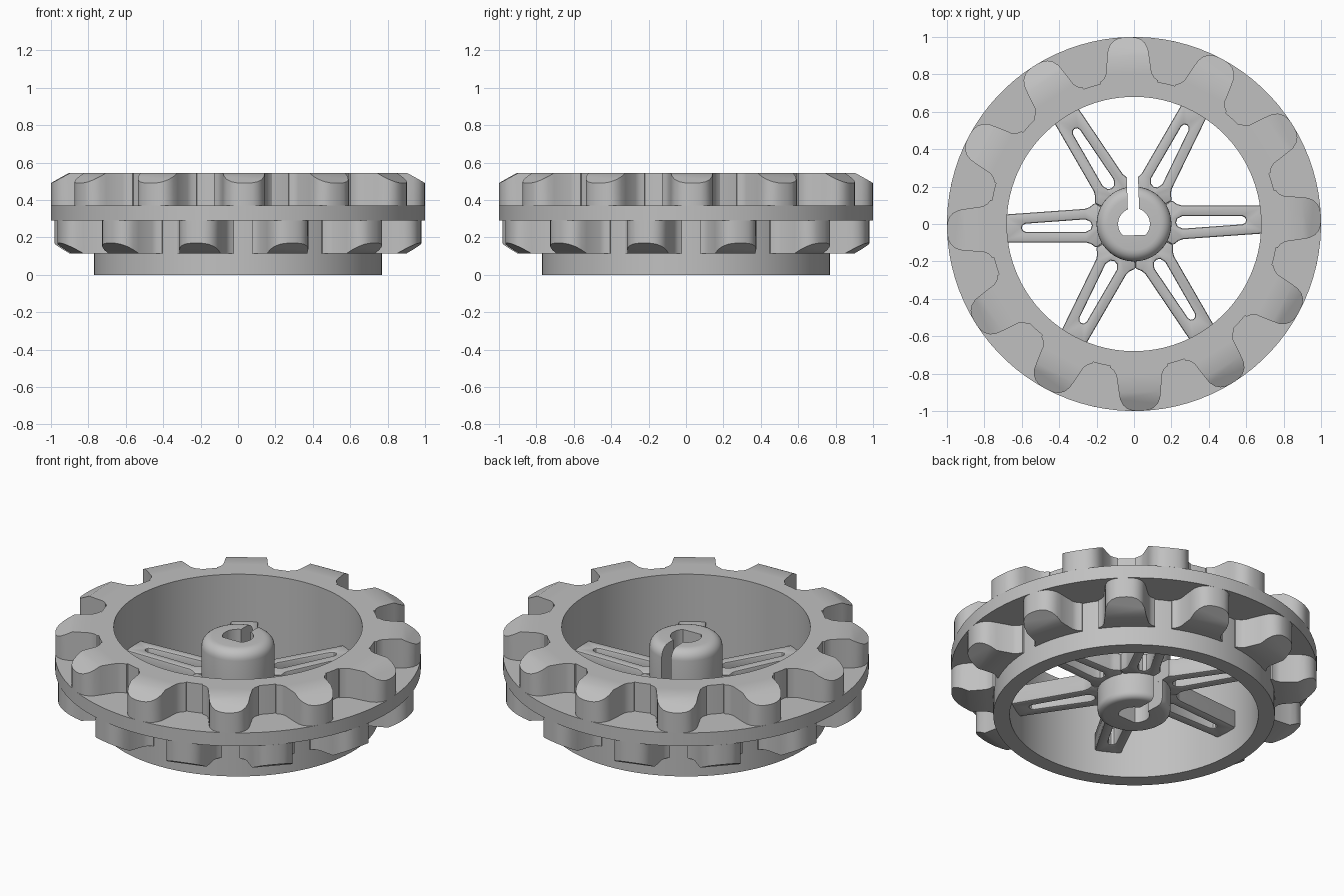
import bpy, bmesh
from math import sin, cos, pi, radians
from mathutils import Matrix, Vector

if "Cube" in bpy.data.objects:
    bpy.data.objects.remove(bpy.data.objects["Cube"])

TURN = radians(2)                 # whole wheel is turned slightly
TOP, FLANGE_TOP, FLANGE_LOW, TEETH_LOW = 0.545, 0.37, 0.29, 0.115

grey = bpy.data.materials.new("plain_grey")
grey.use_nodes = True
grey.diffuse_color = (0.53, 0.53, 0.53, 1)
grey.node_tree.nodes["Principled BSDF"].inputs["Base Color"].default_value = grey.diffuse_color


def finish(name, bm):
    """Turn a bmesh into a named, coloured object."""
    bmesh.ops.remove_doubles(bm, verts=bm.verts, dist=1e-5)
    bmesh.ops.rotate(bm, verts=bm.verts, cent=(0, 0, 0), matrix=Matrix.Rotation(TURN, 3, 'Z'))
    bmesh.ops.recalc_face_normals(bm, faces=bm.faces)
    mesh = bpy.data.meshes.new(name)
    bm.to_mesh(mesh)
    bm.free()
    mesh.materials.append(grey)
    ob = bpy.data.objects.new(name, mesh)
    bpy.context.collection.objects.link(ob)
    return ob


def smooth(ob, degrees=35):
    bpy.ops.object.select_all(action='DESELECT')
    ob.select_set(True)
    bpy.context.view_layer.objects.active = ob
    bpy.ops.object.shade_smooth_by_angle(angle=radians(degrees))


def lathe(name, profile, closed, steps=96):
    bm = bmesh.new()
    vs = [bm.verts.new((r, 0, z)) for r, z in profile]
    pairs = list(zip(vs, vs[1:])) + ([(vs[-1], vs[0])] if closed else [])
    edges = [bm.edges.new(p) for p in pairs]
    bmesh.ops.spin(bm, geom=vs + edges, cent=(0, 0, 0), axis=(0, 0, 1),
                   angle=2 * pi, steps=steps)
    return finish(name, bm)


def prism(bm, outline, low, high):
    """Extrude a flat outline upward and return its vertices."""
    face = bm.faces.new([bm.verts.new((x, y, low)) for x, y in outline])
    new = bmesh.ops.extrude_face_region(bm, geom=[face])["geom"]
    top = [v for v in new if isinstance(v, bmesh.types.BMVert)]
    bmesh.ops.translate(bm, verts=top, vec=(0, 0, high - low))
    return list(face.verts) + top


def bake(ob):
    """Apply the object's modifiers."""
    graph = bpy.context.evaluated_depsgraph_get()
    mesh = bpy.data.meshes.new_from_object(ob.evaluated_get(graph))
    ob.modifiers.clear()
    ob.data = mesh


def cut(ob, cutter):
    mod = ob.modifiers.new("Cut", 'BOOLEAN')
    mod.operation, mod.solver, mod.object = 'DIFFERENCE', 'EXACT', cutter


# Rim sleeve with the flange between the two rows of teeth
rim = lathe("rim", [(0.68, 0), (0.77, 0), (0.77, FLANGE_LOW), (1, FLANGE_LOW),
                    (1, FLANGE_TOP), (0.77, FLANGE_TOP), (0.77, TOP), (0.68, TOP)], True)
smooth(rim)

# Teeth: rounded tip, flared root, sloped outer edge
HALF_TOOTH = [(0.15, 0.74), (0.155, 0.763), (0.135, 0.78), (0.122, 0.805), (0.112, 0.9),
              (0.107, 0.935), (0.093, 0.965), (0.07, 0.986), (0.045, 0.996), (0.015, 1)]
TOOTH = HALF_TOOTH + [(-x, y) for x, y in reversed(HALF_TOOTH)]


def tooth_mesh(bm, low, high, up, angle):
    part = bmesh.new()
    prism(part, TOOTH, low, high)
    edge_z = high if up > 0 else low
    bmesh.ops.bisect_plane(part, geom=part.verts[:] + part.edges[:] + part.faces[:],
                           plane_co=(0, 0.9, edge_z), plane_no=(0, 0.055, 0.1 * up),
                           clear_outer=True)
    bmesh.ops.holes_fill(part, edges=part.edges, sides=0)
    part.transform(Matrix.Rotation(angle, 4, 'Z'))
    temp = bpy.data.meshes.new("temp")
    part.to_mesh(temp)
    part.free()
    bm.from_mesh(temp)
    bpy.data.meshes.remove(temp)


for name, low, high, up, shift in (("upper_teeth", FLANGE_TOP, TOP, 1, 0),
                                   ("lower_teeth", TEETH_LOW, FLANGE_LOW, -1, 15)):
    bm = bmesh.new()
    for i in range(12):
        tooth_mesh(bm, low, high, up, radians(shift + 30 * i))
    smooth(finish(name, bm), 30)

# Cutter: D-shaped bore with a slit to one side
arc = [radians(-45 + 114 * i / 16) for i in range(17)]
side = [(0.085 * cos(a), 0.085 * sin(a)) for a in arc] + [(0.03, 0.3)]
bm = bmesh.new()
prism(bm, side + [(-x, y) for x, y in reversed(side)], -0.1, 0.7)
cutter = finish("bore_cutter", bm)
cutter.hide_render = True

# Hub with rounded top and bottom rims
profile = [(0, 0), (0.165, 0)]
profile += [(0.165 + 0.035 * sin(a), 0.035 - 0.035 * cos(a)) for a in (pi / 8 * i for i in range(1, 5))]
profile += [(0.14 + 0.06 * cos(a), 0.43 + 0.06 * sin(a)) for a in (pi / 12 * i for i in range(7))]
hub = lathe("hub", profile + [(0, 0.49)], False, 64)
cut(hub, cutter)

# Spokes: tapered, slotted, flared where they meet the hub
HALF_SPOKE = [(0.15, 0), (0.225, 0), (0.232, 0.02), (0.26, 0.034), (0.58, 0.022), (0.595, 0.014),
              (0.6, 0), (0.71, 0), (0.71, 0.074), (0.26, 0.09), (0.235, 0.098),
              (0.205, 0.12), (0.15, 0.084)]
spokes = []
for i in range(6):
    bm = bmesh.new()
    prism(bm, HALF_SPOKE, 0.15, 0.26)
    inner = [f for f in bm.faces if all(abs(v.co.y) < 1e-5 for v in f.verts)]
    bmesh.ops.delete(bm, geom=inner, context='FACES')
    bmesh.ops.mirror(bm, geom=bm.verts[:] + bm.edges[:] + bm.faces[:],
                     axis='Y', merge_dist=1e-4)
    bm.transform(Matrix.Rotation(radians(60 * i), 4, 'Z'))
    spoke = finish(f"spoke_{i + 1}", bm)
    bevel = spoke.modifiers.new("Soft edges", 'BEVEL')
    bevel.width, bevel.segments, bevel.angle_limit = 0.01, 2, radians(50)
    cut(spoke, cutter)
    spokes.append(spoke)

bpy.context.view_layer.update()
for ob in [hub] + spokes:
    bake(ob)
    smooth(ob)
bpy.data.objects.remove(cutter)
